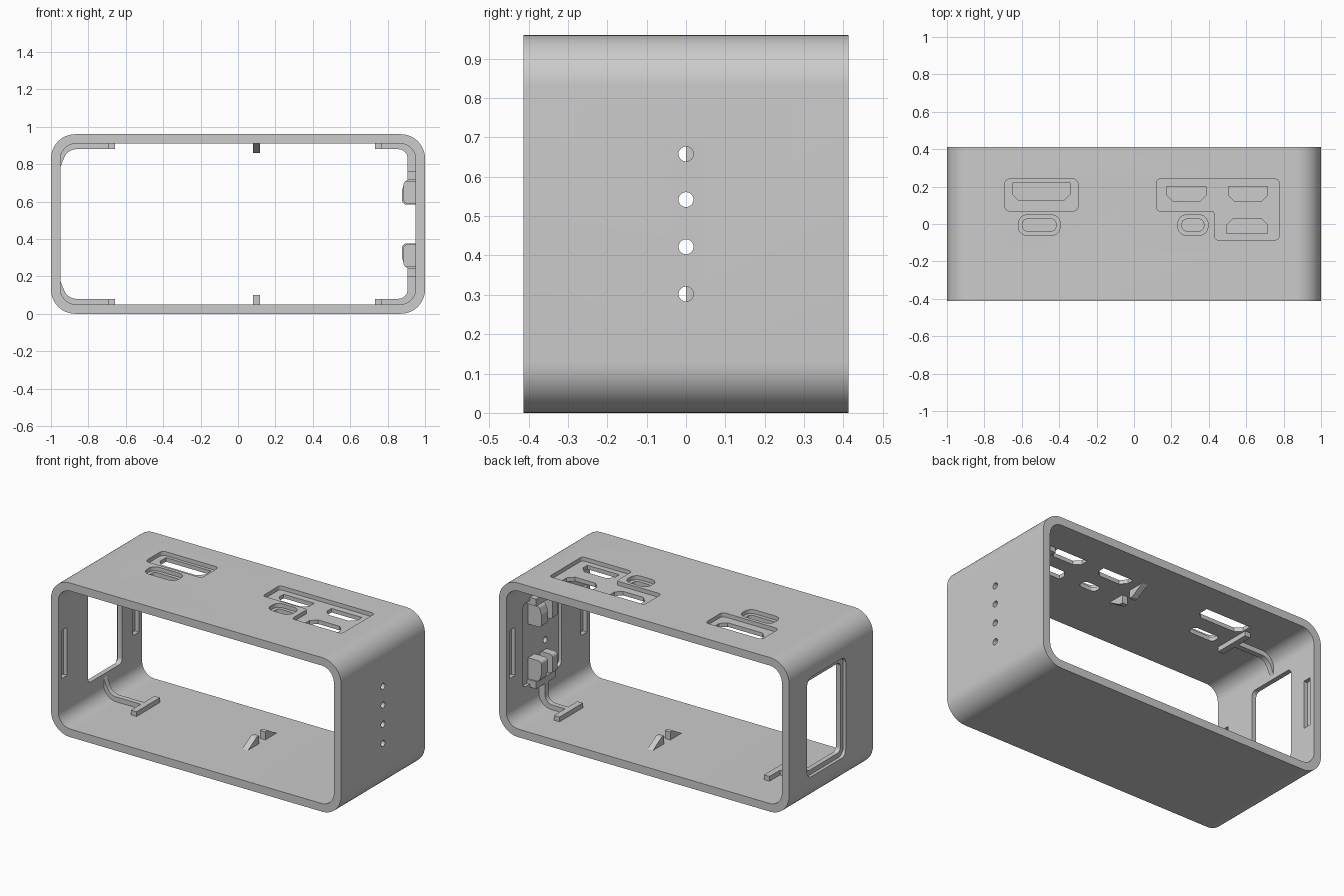
import bpy, bmesh, math
from mathutils import Vector

cube = bpy.data.objects.get("Cube")
if cube:
    bpy.data.objects.remove(cube, do_unlink=True)

H, D, WALL = 0.96, 0.413, 0.05

grey = bpy.data.materials.new("plain grey")
grey.use_nodes = True
colour = (0.6, 0.6, 0.6, 1)
grey.diffuse_color = colour
grey.node_tree.nodes["Principled BSDF"].inputs["Base Color"].default_value = colour


def rounded(points, seg=8):
    """Outline from (a, b, radius) corners."""
    out, n = [], len(points)
    for i, (a, b, r) in enumerate(points):
        p = Vector((a, b))
        if r == 0:
            out.append(p)
            continue
        d1 = (Vector(points[i - 1][:2]) - p).normalized()
        d2 = (Vector(points[(i + 1) % n][:2]) - p).normalized()
        half = d1.angle(d2) / 2
        t = r / math.tan(half)
        c = p + (d1 + d2).normalized() * (r / math.sin(half))
        v1, v2 = (p + d1 * t - c).normalized(), (p + d2 * t - c).normalized()
        out += [c + v1.slerp(v2, k / seg).normalized() * r for k in range(seg + 1)]
    return out


def rect(a0, a1, b0, b1, r=0.0, seg=8):
    return rounded([(a0, b0, r), (a1, b0, r), (a1, b1, r), (a0, b1, r)], seg)


def prism(name, outline, axis, lo, hi):
    """Extrude a 2D outline along an axis."""
    place = {"x": lambda a, b, t: (t, a, b),
             "y": lambda a, b, t: (a, t, b),
             "z": lambda a, b, t: (a, b, t)}[axis]
    bm = bmesh.new()
    ends = [[bm.verts.new(place(p[0], p[1], t)) for p in outline] for t in (lo, hi)]
    n = len(outline)
    for ring in ends:
        bm.faces.new(ring)
    for i in range(n):
        j = (i + 1) % n
        bm.faces.new((ends[0][i], ends[0][j], ends[1][j], ends[1][i]))
    bmesh.ops.recalc_face_normals(bm, faces=bm.faces)
    mesh = bpy.data.meshes.new(name)
    bm.to_mesh(mesh)
    bm.free()
    mesh.materials.append(grey)
    obj = bpy.data.objects.new(name, mesh)
    bpy.context.collection.objects.link(obj)
    return obj


def select(obj):
    bpy.ops.object.select_all(action="DESELECT")
    obj.select_set(True)
    bpy.context.view_layer.objects.active = obj


def cut(target, outline, axis, lo, hi):
    cutter = prism("cutter", outline, axis, lo, hi)
    cutter.hide_render = True
    mod = target.modifiers.new("cut", "BOOLEAN")
    mod.operation, mod.solver, mod.object = "DIFFERENCE", "EXACT", cutter
    select(target)
    bpy.ops.object.modifier_apply(modifier=mod.name)
    bpy.data.objects.remove(cutter, do_unlink=True)


# Open sleeve
shell = prism("shell", rect(-1, 1, 0, H, 0.13, 14), "y", -D, D)
cut(shell, rect(-1 + WALL, 1 - WALL, WALL, H - WALL, 0.085, 14), "y", -1, 1)

# Shallow port recesses in the top
FLOOR = H - 0.025
cut(shell, rect(-0.69, -0.30, 0.07, 0.24, 0.025), "z", FLOOR, 1.1)
cut(shell, rounded([(0.12, 0.07, 0.02), (0.43, 0.07, 0.015), (0.43, -0.085, 0.02),
                    (0.775, -0.085, 0.02), (0.775, 0.24, 0.02), (0.12, 0.24, 0.02)]),
    "z", FLOOR, 1.1)


# Connector openings with two clipped corners
def port(x0, x1, y_clip, y_flat):
    s = 0.035 if y_flat > y_clip else -0.035
    k = abs(s)
    outline = [(x0 + k, y_clip), (x1 - k, y_clip), (x1, y_clip + s),
               (x1, y_flat), (x0, y_flat), (x0, y_clip + s)]
    cut(shell, outline, "z", 0.85, 1.1)


port(-0.65, -0.34, 0.125, 0.22)
port(0.175, 0.385, 0.12, 0.2)
port(0.505, 0.715, 0.12, 0.2)
port(0.495, 0.715, 0.03, -0.05)

# Small rounded connector openings
for x0, x1 in ((-0.618, -0.395), (0.235, 0.395)):
    cut(shell, rect(x0, x1, -0.06, 0.048, 0.045), "z", FLOOR, 1.1)
    cut(shell, rect(x0 + 0.022, x1 - 0.022, -0.037, 0.026, 0.025), "z", 0.85, 1.1)

# Side window with a stepped border, and the pocket opposite
cut(shell, rect(-0.145, 0.235, 0.17, 0.79, 0.04), "x", -1.1, -0.98)
cut(shell, rect(-0.12, 0.215, 0.2, 0.76, 0.03), "x", -1.1, -0.9)
cut(shell, rect(-0.13, 0.25, 0.22, 0.74, 0.03), "x", 0.9, 0.97)

# Indicator holes
for z in (0.302, 0.422, 0.542, 0.658):
    circle = [(0.019 * math.cos(k * math.tau / 24), z + 0.019 * math.sin(k * math.tau / 24))
              for k in range(24)]
    cut(shell, circle, "x", 0.9, 1.1)

# Latch slots inside the end walls
for side in (-1, 1):
    for y0 in (-0.38, 0.325):
        lo, hi = sorted((side * 0.9, side * 0.975))
        cut(shell, rect(y0, y0 + 0.055, 0.33, 0.63), "x", lo, hi)

parts = [shell]


def pair(name, outline, axis, lo, hi):
    """Add a part at the bottom and its copy at the top."""
    parts.append(prism("lower_" + name, outline, axis, lo, hi))
    parts.append(prism("upper_" + name, [(p[0], H - p[1]) for p in outline], axis, lo, hi))


def wedge_pair(name, profile):
    """Add a wedge on the floor and its copy on the ceiling."""
    pair(name, profile, "x", 0.08, 0.118)


# Curved corner ribs with crossbars
pair("right_rib", rounded([(-0.69, 0.048, 0), (-0.69, 0.08, 0), (-0.91, 0.08, 0.07),
                           (-0.952, 0.18, 0), (-0.952, 0.048, 0)]), "y", 0.035, 0.067)
pair("left_rib", rounded([(0.76, 0.048, 0), (0.76, 0.08, 0), (0.907, 0.08, 0.05),
                          (0.907, 0.24, 0), (0.972, 0.24, 0), (0.952, 0.2, 0),
                          (0.952, 0.048, 0)]), "y", 0.06, 0.092)
pair("right_crossbar", rect(-0.695, -0.657, 0.045, 0.08), "y", -0.06, 0.17)
pair("left_crossbar", rect(0.732, 0.77, 0.045, 0.08), "y", -0.03, 0.2)

# Wedge stops with a gap for a board
wedge_pair("front_wedge", [(-0.08, 0.045), (0.04, 0.045), (0.04, 0.1), (0.015, 0.1)])
wedge_pair("back_wedge", [(0.1, 0.045), (0.22, 0.045), (0.125, 0.1), (0.1, 0.1)])

# Board clips on the left end wall
pair("clip", rounded([(0.975, 0.245, 0), (0.895, 0.245, 0.02), (0.878, 0.295, 0.01),
                      (0.878, 0.375, 0.02), (0.975, 0.375, 0)]), "y", 0.105, 0.17)
pair("clip_base", rect(0.907, 0.975, 0.2, 0.245), "y", -0.01, 0.18)
pair("clip_back", rect(0.885, 0.975, 0.25, 0.37, 0.02), "y", 0.0, 0.05)

for obj in parts:
    select(obj)
    bpy.ops.object.shade_smooth_by_angle(angle=math.radians(30))
